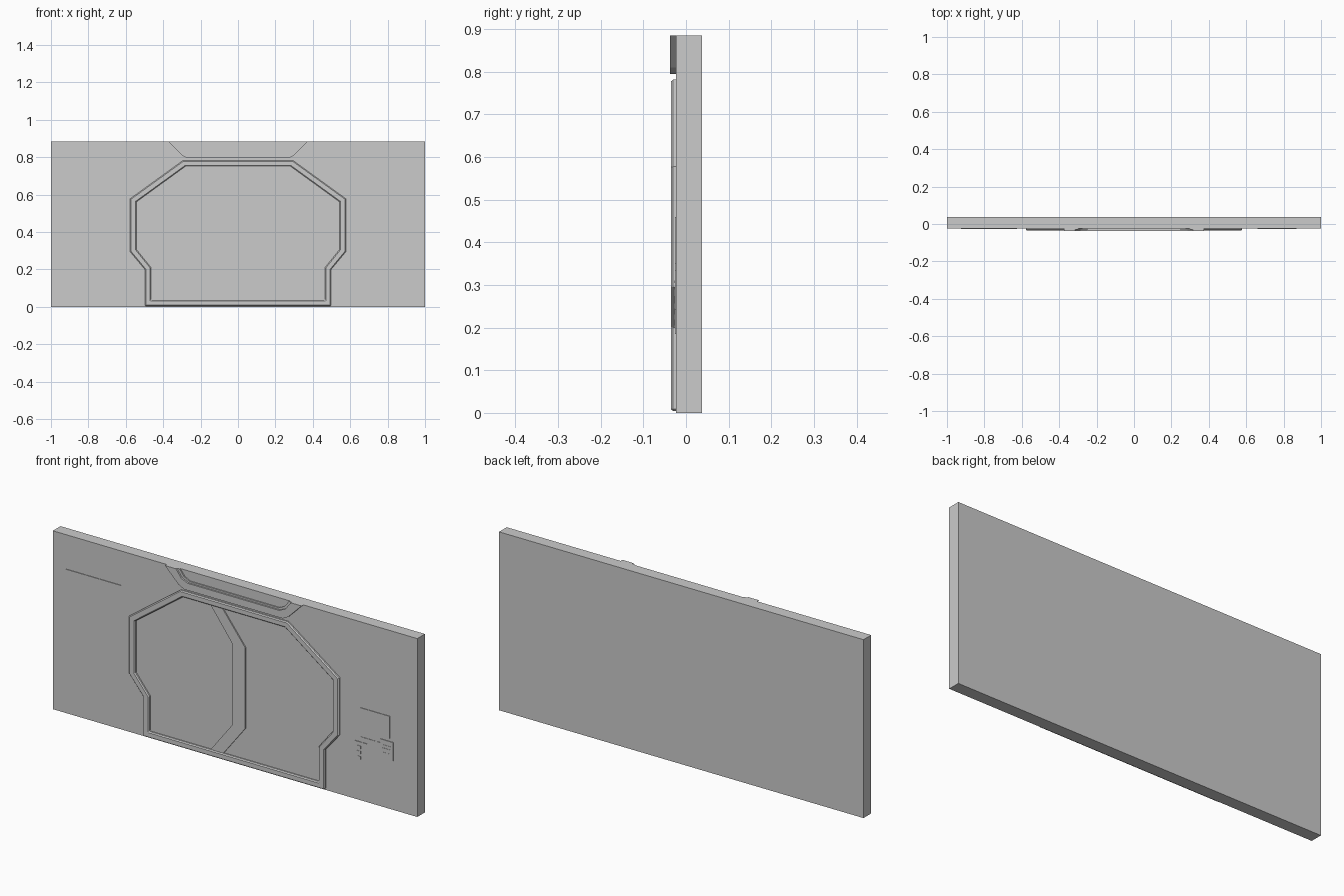
import bpy, bmesh

if "Cube" in bpy.data.objects:
    bpy.data.objects.remove(bpy.data.objects["Cube"])

WALL_Y = -0.023   # front surface of the wall
SEAT_Y = -0.018   # raised parts are seated slightly inside the wall


def finish(bm, name, bevel=0.0):
    bmesh.ops.recalc_face_normals(bm, faces=bm.faces)
    mesh = bpy.data.meshes.new(name)
    bm.to_mesh(mesh)
    bm.free()
    ob = bpy.data.objects.new(name, mesh)
    bpy.context.collection.objects.link(ob)
    if bevel:
        mod = ob.modifiers.new("chamfer", 'BEVEL')
        mod.width, mod.segments = bevel, 1
        mod.limit_method, mod.angle_limit = 'ANGLE', 1.1
    return ob


def prism(name, pts, front, back=SEAT_Y, bevel=0.0):
    """Extrude an x-z outline along y."""
    bm = bmesh.new()
    a = [bm.verts.new((x, front, z)) for x, z in pts]
    b = [bm.verts.new((x, back, z)) for x, z in pts]
    bm.faces.new(a)
    bm.faces.new(b[::-1])
    n = len(pts)
    for i in range(n):
        j = (i + 1) % n
        bm.faces.new((a[i], b[i], b[j], a[j]))
    return finish(bm, name, bevel)


def box(name, x0, x1, z0, z1, front, back=SEAT_Y):
    return prism(name, [(x0, z0), (x1, z0), (x1, z1), (x0, z1)], front, back)


def ring(name, outer, inner, front, back=SEAT_Y, bevel=0.0):
    """Closed band between two matching outlines."""
    bm = bmesh.new()
    loops = [[bm.verts.new((x, y, z)) for x, z in pts]
             for pts, y in ((outer, back), (outer, front), (inner, front), (inner, back))]
    n = len(outer)
    for k in range(4):
        p, q = loops[k], loops[(k + 1) % 4]
        for i in range(n):
            j = (i + 1) % n
            bm.faces.new((p[i], p[j], q[j], q[i]))
    return finish(bm, name, bevel)


def mirrored(half):
    return half + [(-x, z) for x, z in reversed(half)]


# Wall slab
box("wall_panel", -1, 1, 0, 0.885, WALL_Y, 0.037)

# Door frame
outer = mirrored([(-0.498, 0.004), (-0.498, 0.2), (-0.577, 0.295), (-0.577, 0.578), (-0.295, 0.782)])
inner = mirrored([(-0.465, 0.035), (-0.465, 0.21), (-0.542, 0.306), (-0.542, 0.562), (-0.28, 0.752)])
ring("door_frame", outer, inner, -0.035, bevel=0.005)

# Angled closing strip between the two door leaves
left_edge = [(-0.13, 0.035), (-0.01, 0.19), (-0.01, 0.59), (-0.13, 0.752)]
right_edge = [(-0.06, 0.035), (0.06, 0.19), (0.06, 0.59), (-0.065, 0.752)]
prism("door_strip", left_edge + right_edge[::-1], -0.029)

# Bracket above the door, with a stepped inner lip
bracket_out = [(-0.375, 0.885), (-0.3, 0.81), (-0.27, 0.795),
               (0.27, 0.795), (0.3, 0.81), (0.375, 0.885)]
bracket_in = [(0.315, 0.885), (0.285, 0.845), (0.25, 0.83),
              (-0.25, 0.83), (-0.285, 0.845), (-0.315, 0.885)]
prism("top_bracket", bracket_out + bracket_in, -0.037)
lip = [(-0.3, 0.885), (-0.275, 0.853), (-0.245, 0.838),
       (0.245, 0.838), (0.275, 0.853), (0.3, 0.885)]
prism("bracket_lip", bracket_in[::-1] + lip[::-1], -0.029)

# Notice board on the left
box("notice_board", -0.925, -0.625, 0.51, 0.715, -0.026)

# Control screen and two switch boxes on the right
box("control_screen", 0.69, 0.85, 0.35, 0.46, -0.026)
box("lower_switch_box", 0.66, 0.725, 0.185, 0.29, -0.026)
box("upper_switch_box", 0.80, 0.87, 0.243, 0.335, -0.026)

# Conduits joining the boxes
for i, (x0, x1, z0, z1) in enumerate([(0.772, 0.78, 0.308, 0.35),
                                      (0.692, 0.80, 0.308, 0.316),
                                      (0.692, 0.70, 0.29, 0.308)]):
    box(f"conduit_{i}", x0, x1, z0, z1, -0.025)

# Buttons and vents
for i in range(3):
    z = 0.205 + i * 0.026
    box(f"lower_button_{i}", 0.672, 0.692, z, z + 0.014, -0.0275)
for i in range(2):
    z = 0.289 + i * 0.016
    box(f"upper_vent_{i}", 0.812, 0.855, z, z + 0.006, -0.0275)
for i in range(2):
    x = 0.815 + i * 0.025
    box(f"upper_button_{i}", x, x + 0.013, 0.262, 0.274, -0.0275)
